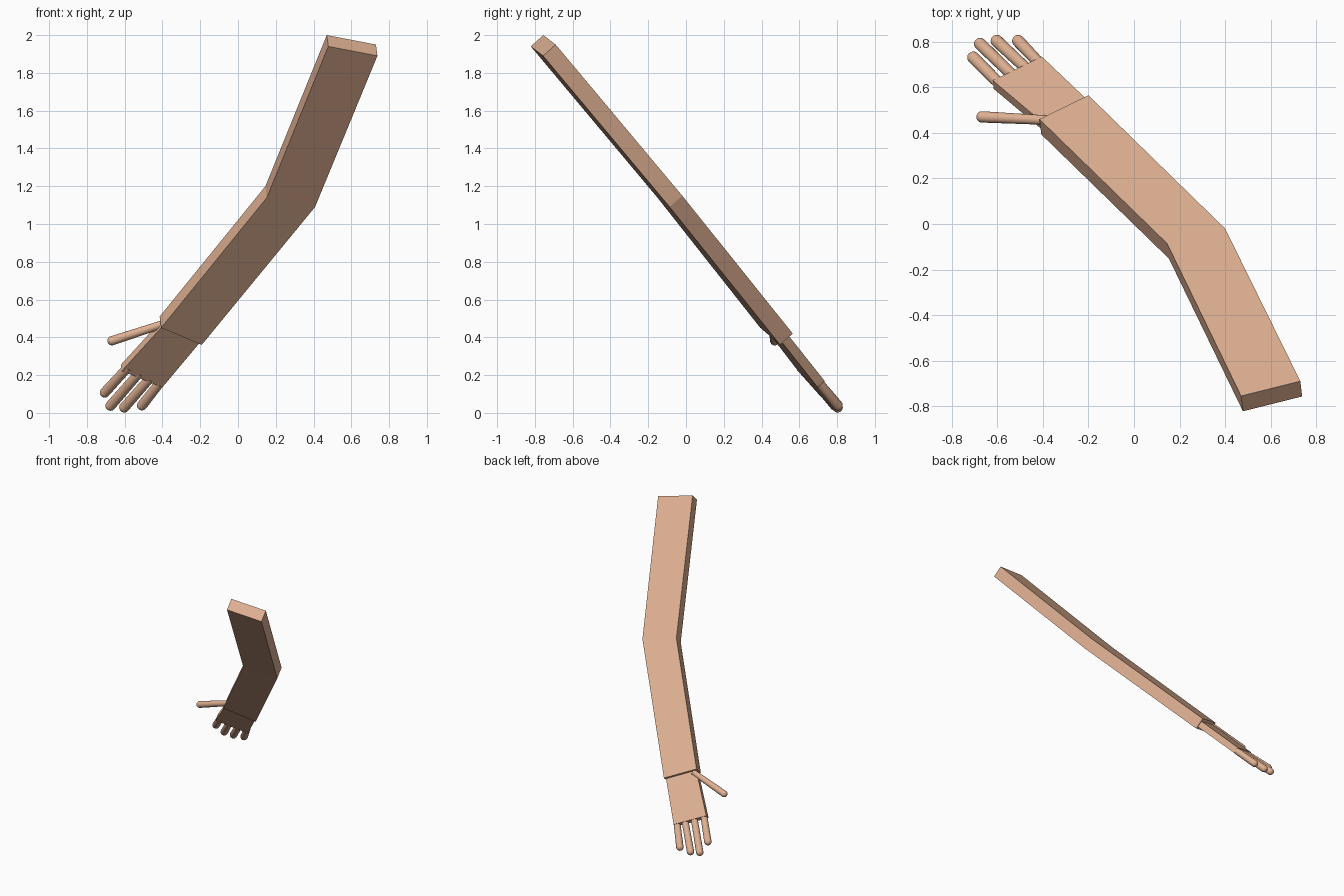
import bpy, bmesh, math
from mathutils import Vector

if "Cube" in bpy.data.objects:
    bpy.data.objects.remove(bpy.data.objects["Cube"])

skin = bpy.data.materials.new("skin")
skin.diffuse_color = (0.73, 0.434, 0.287, 1)
skin.use_nodes = True
skin.node_tree.nodes["Principled BSDF"].inputs["Base Color"].default_value = skin.diffuse_color

# Direction the back of the arm and hand faces
BACK = Vector((-0.09, 0.74, 0.66)).normalized()


def finish(name, bm):
    bmesh.ops.recalc_face_normals(bm, faces=bm.faces)
    mesh = bpy.data.meshes.new(name)
    bm.to_mesh(mesh)
    bm.free()
    obj = bpy.data.objects.new(name, mesh)
    bpy.context.collection.objects.link(obj)
    mesh.materials.append(skin)
    return obj


def slab(name, pairs, thickness):
    """Flat limb: left/right edge points along its length, thickened downwards."""
    bm = bmesh.new()
    rings = []
    for left, right in pairs:
        l, r = Vector(left), Vector(right)
        d = BACK * thickness
        rings.append([bm.verts.new(p) for p in (l, r, r - d, l - d)])
    for a, b in zip(rings, rings[1:]):
        for i in range(4):
            j = (i + 1) % 4
            bm.faces.new((a[i], a[j], b[j], b[i]))
    bm.faces.new(rings[0])
    bm.faces.new(rings[-1])
    return finish(name, bm)


def digit(name, base, tip, r_base, r_tip, sides=20, steps=6):
    """Round rod with a domed tip; tip is the centre of the dome."""
    base, tip = Vector(base), Vector(tip)
    axis = (tip - base).normalized()
    u = axis.orthogonal().normalized()
    v = axis.cross(u)
    profile = [(base, r_base)]
    for k in range(steps):
        a = math.pi / 2 * k / steps
        profile.append((tip + axis * r_tip * math.sin(a), r_tip * math.cos(a)))
    bm = bmesh.new()
    rings = []
    for c, r in profile:
        rings.append([bm.verts.new(c + r * (u * math.cos(t) + v * math.sin(t)))
                      for t in (2 * math.pi * i / sides for i in range(sides))])
    for a, b in zip(rings, rings[1:]):
        for i in range(sides):
            j = (i + 1) % sides
            bm.faces.new((a[i], a[j], b[j], b[i]))
    bm.faces.new(rings[0])
    pole = bm.verts.new(tip + axis * r_tip)
    for i in range(sides):
        bm.faces.new((rings[-1][i], rings[-1][(i + 1) % sides], pole))
    obj = finish(name, bm)
    bpy.ops.object.select_all(action='DESELECT')
    obj.select_set(True)
    bpy.context.view_layer.objects.active = obj
    bpy.ops.object.shade_smooth_by_angle(angle=math.radians(40))


# Bent arm: shoulder, elbow, wrist
slab("arm", [((0.47, -0.755, 2.0), (0.73, -0.69, 1.95)),
             ((0.145, -0.085, 1.20), (0.40, -0.02, 1.15)),
             ((-0.415, 0.46, 0.51), (-0.20, 0.565, 0.42))], 0.09)

# Palm, set slightly into the wrist
slab("palm", [((-0.385, 0.432, 0.513), (-0.185, 0.526, 0.431)),
              ((-0.62, 0.63, 0.255), (-0.405, 0.735, 0.168))], 0.05)

# Fingers, rooted inside the palm
fingers = {
    "index_finger": ((-0.58, 0.605, 0.245), (-0.705, 0.73, 0.108)),
    "middle_finger": ((-0.52, 0.64, 0.215), (-0.675, 0.79, 0.038)),
    "ring_finger": ((-0.465, 0.675, 0.185), (-0.602, 0.803, 0.029)),
    "little_finger": ((-0.415, 0.705, 0.158), (-0.508, 0.803, 0.04)),
}
for name, (base, tip) in fingers.items():
    digit(name, base, tip, 0.025, 0.027)

# Thumb, sticking out from the wrist
digit("thumb", (-0.385, 0.456, 0.474), (-0.667, 0.47, 0.382), 0.021, 0.025)
